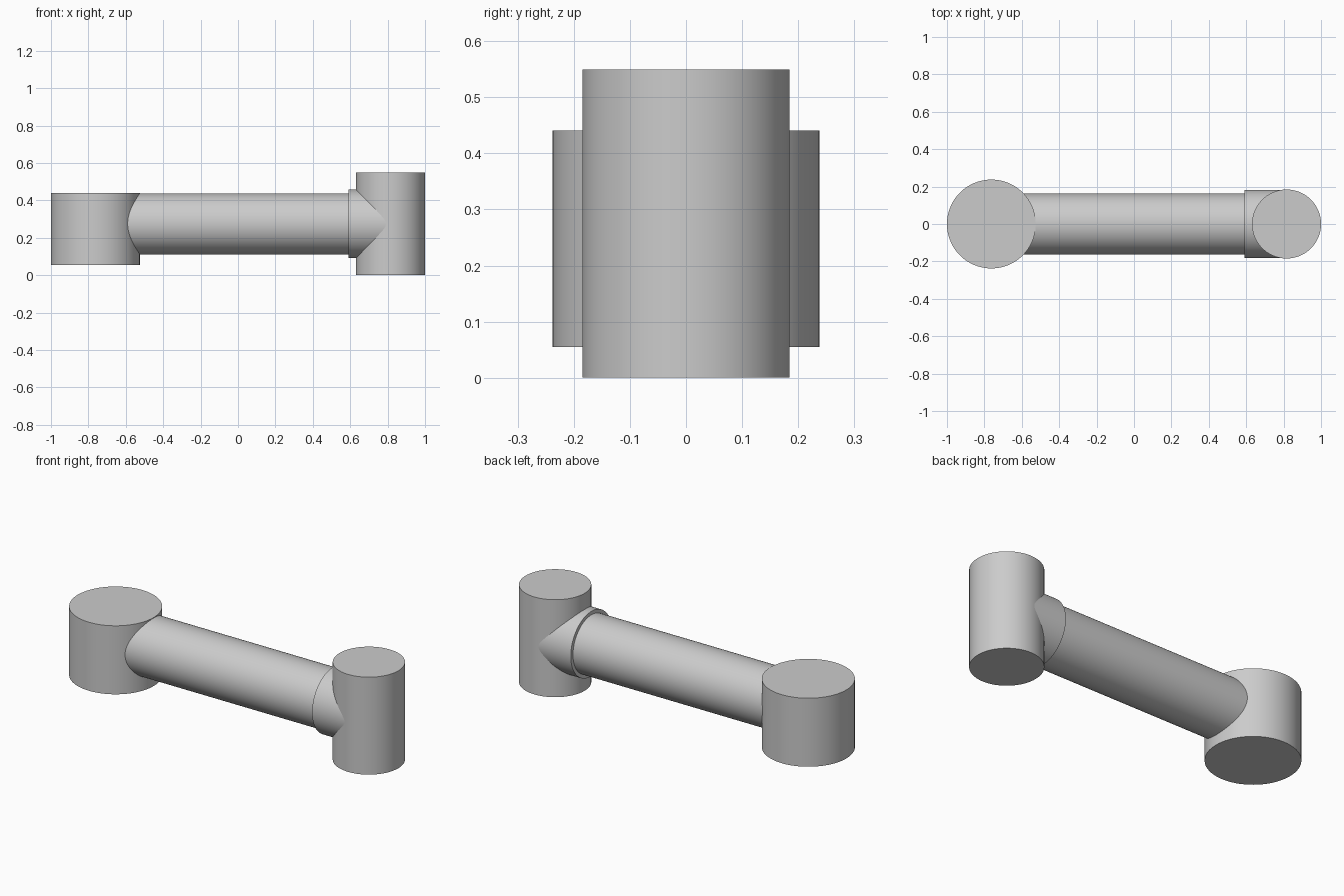
import bpy
from math import pi

cube = bpy.data.objects.get("Cube")
if cube:
    bpy.data.objects.remove(cube, do_unlink=True)

GREY = (0.6, 0.6, 0.6, 1)
grey = bpy.data.materials.new("light grey")
grey.diffuse_color = GREY
grey.use_nodes = True
grey.node_tree.nodes["Principled BSDF"].inputs["Base Color"].default_value = GREY

MID = 0.275  # height of the arm's centre line


def cylinder(name, radius, length, x, z, lying=False):
    """Smooth cylinder, upright or along x."""
    bpy.ops.mesh.primitive_cylinder_add(
        vertices=96, radius=radius, depth=length, location=(x, 0, z),
        rotation=(0, pi / 2 if lying else 0, 0))
    obj = bpy.context.object
    obj.name = name
    bpy.ops.object.transform_apply(location=False)
    bpy.ops.object.shade_smooth_by_angle()
    obj.data.materials.append(grey)


def hub(name, radius, bottom, top, x):
    """Upright cylinder between two heights."""
    cylinder(name, radius, top - bottom, x, (bottom + top) / 2)


def bar(name, radius, start, end):
    """Horizontal cylinder between two x positions."""
    cylinder(name, radius, end - start, (start + end) / 2, MID, lying=True)


# Upright hubs at both ends
hub("large_hub", 0.2375, 0.055, 0.441, -0.7625)
hub("small_hub", 0.1845, 0, 0.549, 0.8155)

# Arm joining the hubs, and the collar at the small hub
bar("arm", 0.163, -0.76, 0.8)
bar("collar", 0.183, 0.59, 0.815)
